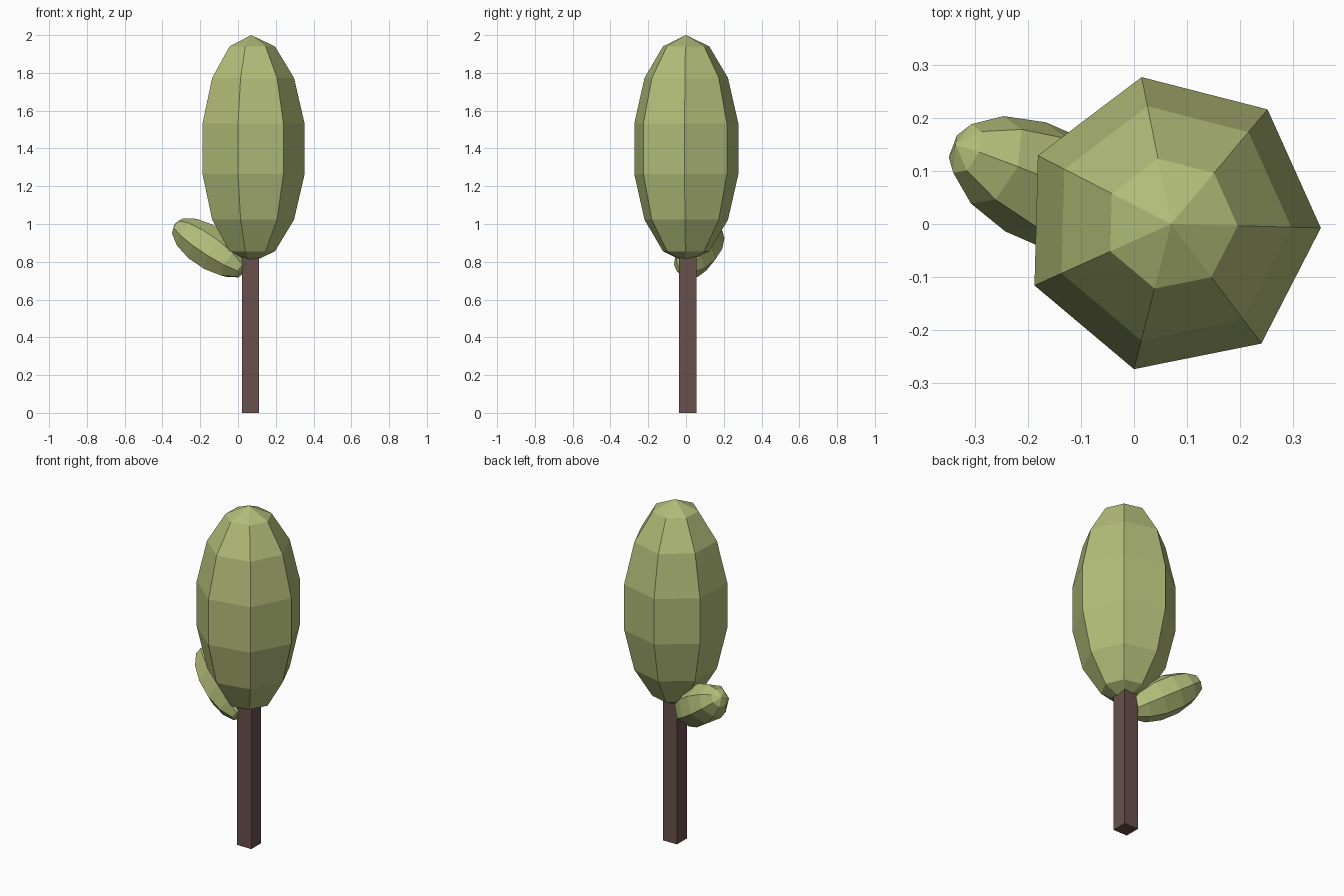
import bpy, bmesh
from math import sin, cos, pi, radians
from mathutils import Matrix, Vector

if "Cube" in bpy.data.objects:
    bpy.data.objects.remove(bpy.data.objects["Cube"])


def material(name, color):
    m = bpy.data.materials.new(name)
    m.diffuse_color = (*color, 1)
    m.use_nodes = True
    m.node_tree.nodes["Principled BSDF"].inputs["Base Color"].default_value = m.diffuse_color
    return m


def finish(name, bm, mat):
    bmesh.ops.recalc_face_normals(bm, faces=bm.faces)
    mesh = bpy.data.meshes.new(name)
    bm.to_mesh(mesh)
    bm.free()
    mesh.materials.append(mat)
    obj = bpy.data.objects.new(name, mesh)
    bpy.context.collection.objects.link(obj)
    return obj


def foliage(name, center, axis, ref, half, radius, phase, mat, n=7):
    """Seven-sided, seven-band ellipsoid along axis; phase is measured from ref."""
    d = Vector(axis).normalized()
    u = Vector(ref)
    u = (u - u.dot(d) * d).normalized()
    frame = Matrix((u, d.cross(u), d)).transposed()
    c = Vector(center)
    bm = bmesh.new()

    def vert(r, a, z):
        return bm.verts.new(c + frame @ Vector((r * cos(a), r * sin(a), z)))

    rings = [[vert(radius * sin(pi * i / n), radians(phase) + 2 * pi * k / n,
                   half * cos(pi * i / n)) for k in range(n)] for i in range(1, n)]
    top, bottom = vert(0, 0, half), vert(0, 0, -half)
    for k in range(n):
        j = (k + 1) % n
        bm.faces.new((top, rings[0][k], rings[0][j]))
        bm.faces.new((bottom, rings[-1][j], rings[-1][k]))
        for a, b in zip(rings, rings[1:]):
            bm.faces.new((a[k], b[k], b[j], a[j]))
    return finish(name, bm, mat)


leaf = material("leaf_green", (0.45, 0.51, 0.19))
bark = material("bark_brown", (0.14, 0.08, 0.07))

# Square trunk, ending inside the crown
bm = bmesh.new()
bmesh.ops.create_cube(bm, size=1, matrix=Matrix.Translation((0.066, 0.01, 0.45))
                      @ Matrix.Diagonal((0.092, 0.092, 0.9, 1)))
finish("trunk", bm, bark)

# Main crown
foliage("crown", (0.07, 0, 1.398), (0, 0, 1), (1, 0, 0), 0.602, 0.29, -1.5, leaf)

# Small tilted side tuft
foliage("side_tuft", (-0.15, 0.068, 0.872), (-0.78, 0.34, 0.53), (0, 0, 1),
        0.24, 0.116, 6, leaf)
